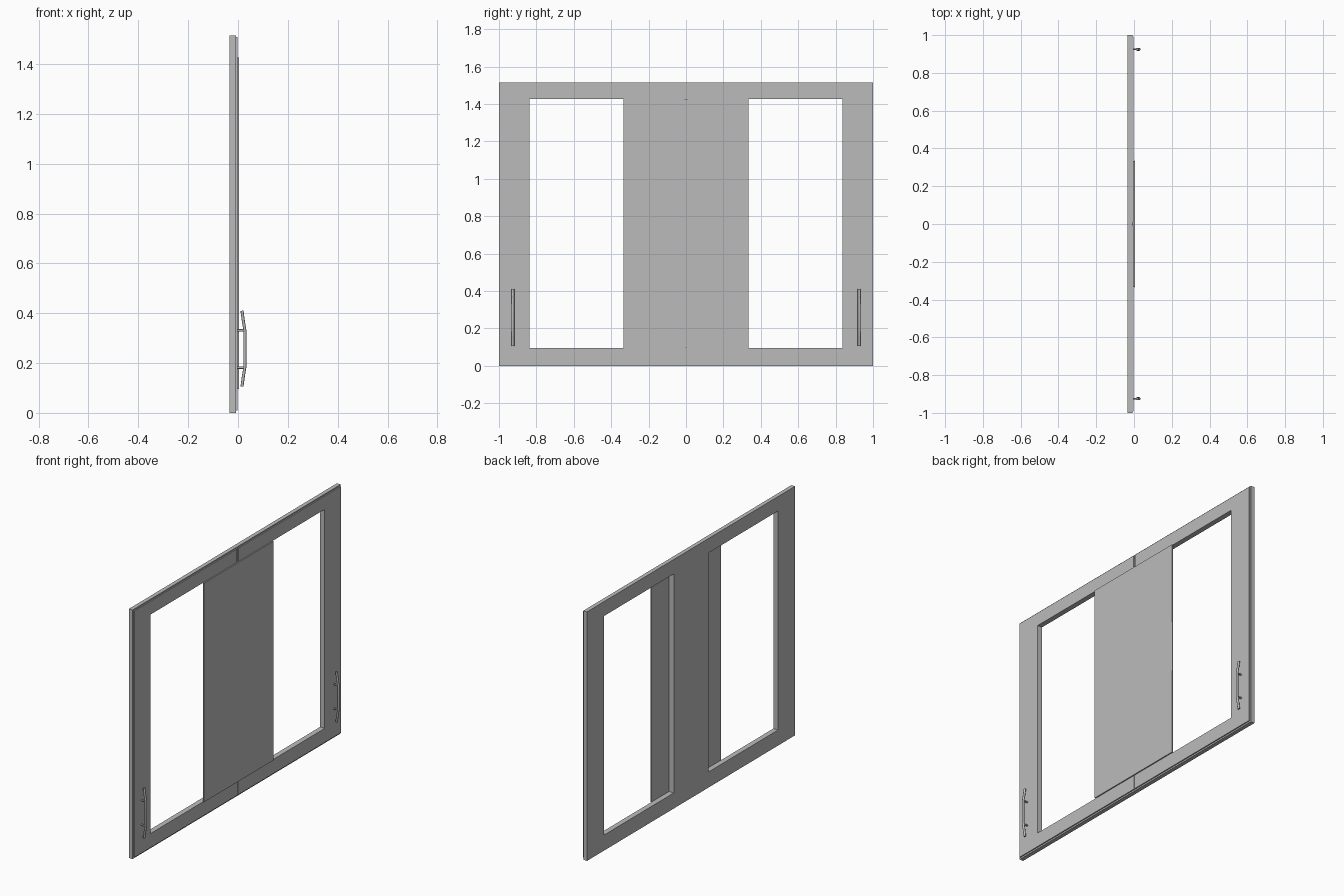
import bpy

cube = bpy.data.objects.get("Cube")
if cube:
    bpy.data.objects.remove(cube, do_unlink=True)

grey = bpy.data.materials.new("light_grey")
grey.use_nodes = True
colour = (0.5, 0.5, 0.5, 1)
grey.diffuse_color = colour
grey.node_tree.nodes["Principled BSDF"].inputs["Base Color"].default_value = colour

TOP = 1.515            # overall height
LOW, HIGH = 0.095, 1.427   # window opening
STILE, MULLION = 0.836, 0.166
BACK, SEAM, FACE, FRONT = -0.034, -0.009, -0.002, 0.005


def box(name, x, y, z):
    """Axis-aligned box from (min, max) pairs."""
    ranges = (x, y, z)
    bpy.ops.mesh.primitive_cube_add(size=1, location=[(a + b) / 2 for a, b in ranges])
    ob = bpy.context.object
    ob.name = name
    ob.scale = [abs(b - a) for a, b in ranges]
    bpy.ops.object.transform_apply(location=False, rotation=False, scale=True)
    ob.data.materials.append(grey)
    return ob


def join(name, parts):
    bpy.ops.object.select_all(action="DESELECT")
    for p in parts:
        p.select_set(True)
    bpy.context.view_layer.objects.active = parts[0]
    bpy.ops.object.join()
    parts[0].name = name


# Back frame with two openings and a central mullion
depth = (BACK, SEAM)
join("back_frame", [
    box("sill", depth, (-1, 1), (0, LOW)),
    box("head", depth, (-1, 1), (HIGH, TOP)),
    box("mullion", depth, (-MULLION, MULLION), (LOW, HIGH)),
    box("stile_a", depth, (-1, -STILE), (LOW, HIGH)),
    box("stile_b", depth, (STILE, 1), (LOW, HIGH)),
])

# Sliding centre panel
box("centre_panel", (FACE, FRONT), (-0.334, 0.334), (LOW, HIGH))

for side, s in (("right", -1), ("left", 1)):
    # Thin front leaf, set in from the edge, with a seam at the centre
    d, edge = (SEAM, FACE), 0.992
    join(side + "_front_leaf", [
        box("rail", d, (s * 0.003, s * edge), (0.009, LOW)),
        box("rail", d, (s * 0.007, s * edge), (HIGH, TOP - 0.007)),
        box("stile", d, (s * STILE, s * edge), (LOW, HIGH)),
        box("stile", d, (s * 0.003, s * MULLION), (LOW, HIGH)),
    ])

    # Finger pull on the panel edge
    box(side + "_finger_pull", (0, 0.003), (s * 0.333, s * 0.335), (0.62, 0.93))

    # Bowed handle bar
    curve = bpy.data.curves.new(side + "_handle_bar", "CURVE")
    curve.dimensions = "3D"
    curve.bevel_depth = 0.006
    curve.bevel_resolution = 2
    curve.use_fill_caps = True
    path = [(0.016, 0.106), (0.022, 0.15), (0.028, 0.185),
            (0.028, 0.33), (0.022, 0.365), (0.016, 0.41)]
    spline = curve.splines.new("POLY")
    spline.points.add(len(path) - 1)
    for p, (x, z) in zip(spline.points, path):
        p.co = (x, 0, z, 1)
    bar = bpy.data.objects.new(side + "_handle_bar", curve)
    bar.location.y = s * 0.925
    bar.scale.y = 1.3
    curve.materials.append(grey)
    bpy.context.collection.objects.link(bar)

    # Handle posts
    for z in (0.182, 0.331):
        bpy.ops.mesh.primitive_cylinder_add(
            vertices=12, radius=0.005, depth=0.03,
            location=(0.012, s * 0.925, z), rotation=(0, 1.5708, 0))
        post = bpy.context.object
        post.name = side + "_handle_post"
        post.data.materials.append(grey)
        bpy.ops.object.shade_smooth_by_angle()
